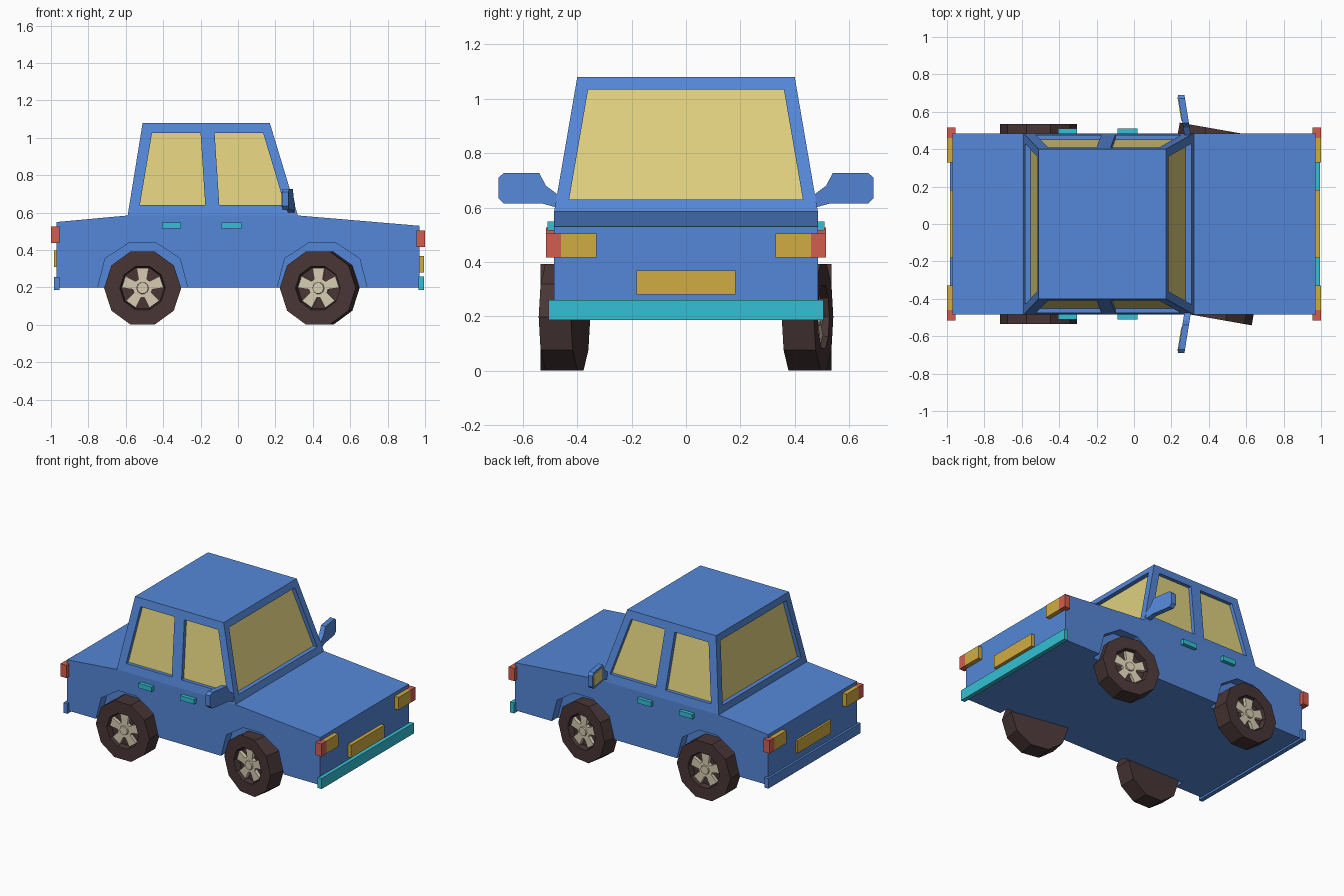
import bpy, bmesh, math
from mathutils import Vector, Matrix

if "Cube" in bpy.data.objects:
    bpy.data.objects.remove(bpy.data.objects["Cube"])


def mat(name, rgb):
    m = bpy.data.materials.new(name)
    m.diffuse_color = (*rgb, 1)
    m.use_nodes = True
    m.node_tree.nodes["Principled BSDF"].inputs["Base Color"].default_value = m.diffuse_color
    return m


BLUE = mat("body_blue", (0.09, 0.245, 0.69))
GLASS = mat("window_yellow", (0.74, 0.63, 0.21))
TEAL = mat("trim_teal", (0.034, 0.53, 0.66))
RED = mat("lamp_red", (0.65, 0.11, 0.08))
GOLD = mat("lamp_gold", (0.64, 0.41, 0.055))
TYRE = mat("tyre_brown", (0.065, 0.036, 0.036))
HUB = mat("hub_cream", (0.68, 0.60, 0.44))


def finish(name, bm, mats, matrix=None):
    bmesh.ops.recalc_face_normals(bm, faces=bm.faces)
    me = bpy.data.meshes.new(name)
    bm.to_mesh(me)
    bm.free()
    for m in mats:
        me.materials.append(m)
    ob = bpy.data.objects.new(name, me)
    bpy.context.collection.objects.link(ob)
    if matrix:
        ob.matrix_world = matrix
    return ob


def box(name, x, y, z, m):
    bm = bmesh.new()
    bmesh.ops.create_cube(bm, size=1)
    for v in bm.verts:
        v.co = Vector([(r[0] + r[1]) / 2 + c * (r[1] - r[0]) for c, r in zip(v.co, (x, y, z))])
    return finish(name, bm, [m])


def loft(bm, rings):
    """Join equal-length point rings with quads and cap both ends."""
    vs = [[bm.verts.new(p) for p in r] for r in rings]
    n = len(vs[0])
    for a, b in zip(vs, vs[1:]):
        for i in range(n):
            bm.faces.new((a[i], a[(i + 1) % n], b[(i + 1) % n], b[i]))
    bm.faces.new(vs[0])
    bm.faces.new(vs[-1])


def prism_y(bm, prof, y0, y1):
    loft(bm, [[(x, y, z) for x, z in prof] for y in (y0, y1)])


# Lower body: full core plus side skins with wheel arch notches
TOP = [(0.97, 0.2), (0.97, 0.53), (0.32, 0.585), (-0.59, 0.585), (-0.97, 0.55), (-0.97, 0.2)]
ARCH = [(-0.24, 0.2), (-0.2, 0.355), (-0.07, 0.44), (0.07, 0.44), (0.2, 0.355), (0.24, 0.2)]
AXLES = (-0.51, 0.45)
skin = TOP + [(cx + x, z) for cx in AXLES for x, z in ARCH]
bm = bmesh.new()
prism_y(bm, TOP, -0.42, 0.42)
for s in (-1, 1):
    prism_y(bm, skin, s * 0.42, s * 0.485)
finish("lower_body", bm, [BLUE])

# Cabin with recessed windows
Z0, Z1 = 0.585, 1.08


def lerp(a, b, z):
    return a + (b - a) * (z - Z0) / (Z1 - Z0)


def panel(bm, outer, inner, push):
    o = [bm.verts.new(p) for p in outer]
    i = [bm.verts.new(p) for p in inner]
    g = [bm.verts.new(Vector(p) + Vector(push)) for p in inner]
    for a, b in ((o, i), (i, g)):
        for k in range(4):
            bm.faces.new((a[k], a[(k + 1) % 4], b[(k + 1) % 4], b[k]))
    bm.faces.new(g).material_index = 1


bm = bmesh.new()
XB, XM, XF = (-0.59, -0.51), (-0.137, -0.163), (0.32, 0.17)
side_y = lambda z: lerp(0.485, 0.40, z)
for s in (-1, 1):
    P = lambda x, z: (x, s * side_y(z), z)
    for (a, b), win in (((XB, XM), (-0.525, -0.175, -0.20, -0.46)),
                        ((XM, XF), (-0.10, 0.25, 0.135, -0.125))):
        outer = [P(a[0], Z0), P(b[0], Z0), P(b[1], Z1), P(a[1], Z1)]
        inner = [P(x, z) for x, z in zip(win, (0.64, 0.64, 1.025, 1.025))]
        panel(bm, outer, inner, (0, -s * 0.025, 0))
for X, d in ((XF, -0.03), (XB, 0.03)):
    quad = lambda y0, z0, y1, z1: [(lerp(*X, z), y, z) for y, z in
                                   ((-y0, z0), (y0, z0), (y1, z1), (-y1, z1))]
    panel(bm, quad(0.485, Z0, 0.40, Z1), quad(0.43, 0.63, 0.36, 1.035), (d, 0, 0))
for k, z in ((0, Z0), (1, Z1)):  # floor and roof
    y = side_y(z)
    bm.faces.new([bm.verts.new((x, yy, z)) for x, yy in
                  ((XB[k], -y), (XM[k], -y), (XF[k], -y), (XF[k], y), (XM[k], y), (XB[k], y))])
bmesh.ops.remove_doubles(bm, verts=bm.verts, dist=1e-4)
finish("cabin", bm, [BLUE, GLASS])

# Bumpers and plates
box("front_bumper", (0.965, 0.995), (-0.505, 0.505), (0.187, 0.26), TEAL)
box("rear_bumper", (-0.985, -0.955), (-0.505, 0.505), (0.187, 0.257), BLUE)
box("front_plate", (0.96, 0.995), (-0.183, 0.183), (0.28, 0.368), GOLD)
box("rear_plate", (-0.985, -0.96), (-0.183, 0.183), (0.31, 0.397), GOLD)

# Lamps and door handles
for s, side in ((-1, "right"), (1, "left")):
    span = lambda a, b: tuple(sorted((s * a, s * b)))
    for end, x, z in (("front", (0.955, 1.0), (0.417, 0.505)), ("rear", (-1.0, -0.955), (0.438, 0.527))):
        box(f"{end}_{side}_corner_lamp", x, span(0.46, 0.515), z, RED)
        box(f"{end}_{side}_lamp", x, span(0.33, 0.46), z, GOLD)
    for n, x in (("rear", (-0.405, -0.305)), ("front", (-0.087, 0.02))):
        box(f"{n}_{side}_handle", x, span(0.47, 0.51), (0.515, 0.548), TEAL)

# Door mirrors: swept plate with a glass on the rear face
MIRROR = [(0.475, 0.60), (0.53, 0.615), (0.67, 0.615), (0.69, 0.635), (0.69, 0.71),
          (0.67, 0.727), (0.54, 0.727), (0.515, 0.68), (0.475, 0.65)]
PANE = [(0.55, 0.63), (0.665, 0.63), (0.678, 0.64), (0.678, 0.705), (0.665, 0.714), (0.55, 0.714)]
for s, side in ((-1, "right"), (1, "left")):
    for name, prof, x0, x1, m in (("mirror", MIRROR, 0.265, 0.30, BLUE),
                                  ("mirror_glass", PANE, 0.261, 0.27, GLASS)):
        bm = bmesh.new()
        loft(bm, [[(x - (y - 0.5) * 0.16, s * y, z) for y, z in prof] for x in (x0, x1)])
        finish(f"{side}_{name}", bm, [m])


# Wheels: ten-sided tyre with a recessed five-spoke hub; front pair is steered
def ring(r, y, n=10):
    return [(r * math.cos(2 * math.pi * k / n), y, r * math.sin(2 * math.pi * k / n)) for k in range(n)]


star = []
for k in range(5):
    a = math.radians(90 + 72 * k)
    for r, d in ((0.052, -26), (0.112, -17), (0.112, 17), (0.052, 26)):
        t = a + math.radians(d)
        star.append((r * math.cos(t), r * math.sin(t)))

for end, cx, cy, steer in (("rear", -0.51, 0.475, 0), ("front", 0.437, 0.447, -10)):
    for s, side in ((-1, "right"), (1, "left")):
        rot = math.radians(steer) + (math.pi if s > 0 else 0)
        M = Matrix.Translation((cx, s * cy, 0.197)) @ Matrix.Rotation(rot, 4, "Z")
        bm = bmesh.new()
        loft(bm, [ring(0.206, 0.06), ring(0.206, -0.06), ring(0.122, -0.06), ring(0.115, -0.02)])
        finish(f"{end}_{side}_tyre", bm, [TYRE], M)
        bm = bmesh.new()
        prism_y(bm, star, -0.015, -0.042)
        loft(bm, [ring(0.035, -0.03), ring(0.03, -0.052)])
        finish(f"{end}_{side}_hub", bm, [HUB], M)
